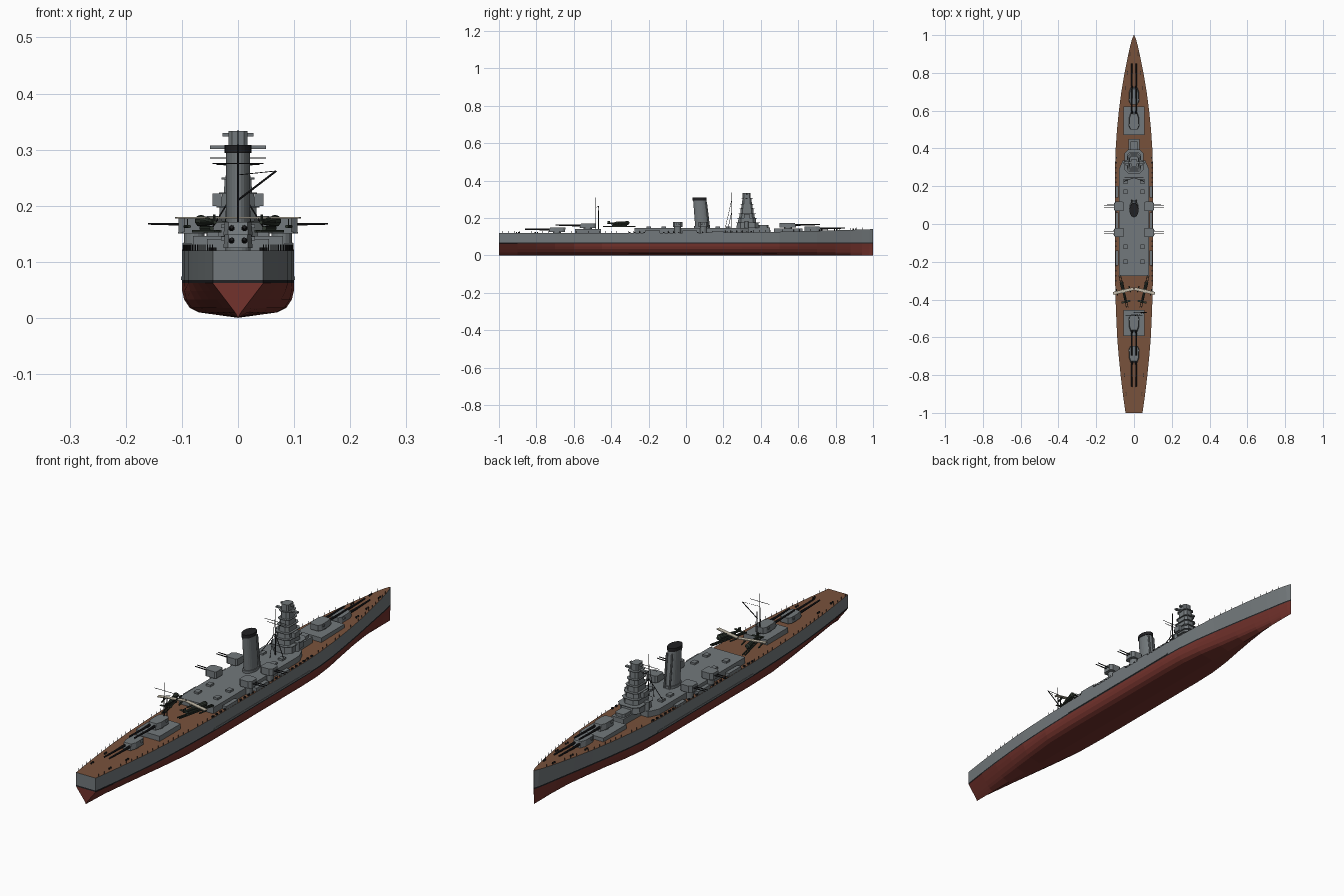
import bpy, bmesh, math
from mathutils import Vector, Matrix

if "Cube" in bpy.data.objects:
    bpy.data.objects.remove(bpy.data.objects["Cube"])


def material(name, rgb):
    m = bpy.data.materials.new(name)
    m.diffuse_color = (*rgb, 1)
    m.use_nodes = True
    m.node_tree.nodes["Principled BSDF"].inputs["Base Color"].default_value = m.diffuse_color
    return m


GREY = material("naval_grey", (0.17, 0.19, 0.20))
DECK = material("deck_wood", (0.19, 0.085, 0.045))
RED = material("hull_red", (0.17, 0.032, 0.025))
BLACK = material("black", (0.015, 0.015, 0.017))
GREEN = material("dark_green", (0.03, 0.04, 0.03))
BEIGE = material("wing_beige", (0.55, 0.50, 0.40))


def finish(bm, name, *mats):
    bmesh.ops.recalc_face_normals(bm, faces=bm.faces)
    me = bpy.data.meshes.new(name)
    bm.to_mesh(me)
    bm.free()
    for m in mats:
        me.materials.append(m)
    ob = bpy.data.objects.new(name, me)
    bpy.context.collection.objects.link(ob)
    return ob


def box(bm, x0, x1, y0, y1, z0, z1):
    m = Matrix.Translation(((x0 + x1) / 2, (y0 + y1) / 2, (z0 + z1) / 2))
    bmesh.ops.create_cube(bm, size=1, matrix=m @ Matrix.Diagonal((x1 - x0, y1 - y0, z1 - z0, 1)))


def rod(bm, p, q, r, r2=None, seg=8):
    p, q = Vector(p), Vector(q)
    m = Matrix.Translation((p + q) / 2) @ (q - p).to_track_quat('Z', 'Y').to_matrix().to_4x4()
    bmesh.ops.create_cone(bm, cap_ends=True, segments=seg, radius1=r,
                          radius2=r if r2 is None else r2, depth=(q - p).length, matrix=m)


def prism(bm, pts, z0, z1, scale=1.0, dy=0.0):
    cy = sum(p[1] for p in pts) / len(pts)
    lo = [bm.verts.new((x, y, z0)) for x, y in pts]
    hi = [bm.verts.new((x * scale, cy + (y - cy) * scale + dy, z1)) for x, y in pts]
    bm.faces.new(lo)
    bm.faces.new(hi)
    for i in range(len(pts)):
        j = (i + 1) % len(pts)
        bm.faces.new((lo[i], lo[j], hi[j], hi[i]))


def chamfered(w, y0, y1, c):
    return [(-w, y0 + c), (-w + c, y0), (w - c, y0), (w, y0 + c),
            (w, y1 - c), (w - c, y1), (-w + c, y1), (-w, y1 - c)]


# Hull: lofted stations, U section amidships and V section at the ends
WIDTHS = [(-1, .045), (-.9, .059), (-.8, .071), (-.7, .081), (-.6, .089), (-.45, .096), (-.3, .1),
          (0, .1), (.3, .1), (.4, .097), (.5, .09), (.6, .08), (.7, .067), (.8, .05),
          (.88, .034), (.94, .021), (.98, .010), (1, .001)]


def half_width(y):
    for (a, wa), (b, wb) in zip(WIDTHS, WIDTHS[1:]):
        if y <= b:
            return wa + (wb - wa) * (y - a) / (b - a)
    return .001


def deck_z(y):
    return .12 + .02 * max(0, (y - .1) / .9) ** 1.5


LEVELS = [.003, .010, .018, .033, .048, .062, .068, None]
U_SHAPE = [0, .70, .86, .96, .995, 1, 1, 1]
bm = bmesh.new()
rings = []
for y, w in WIDTHS:
    full = min(1, max(0, (1 - abs(y)) / .55)) ** .7
    flare = 1 - .35 * max(0, (y - .45) / .55)
    half = []
    for z, u in zip(LEVELS, U_SHAPE):
        v = 1 if z is None else min(1, (z - .003) / .059) * flare
        f = u if z is None else full * u * flare + (1 - full) * v
        half.append((w * f, y, deck_z(y) if z is None else z * (1 if z > .003 else .1)))
    ring = [bm.verts.new((-x, yy, z)) for x, yy, z in half[:0:-1]]
    ring += [bm.verts.new(p) for p in half]
    rings.append(ring)
n = len(rings[0])
for a, b in zip(rings, rings[1:]):
    for i in range(n):
        f = bm.faces.new((a[i], a[(i + 1) % n], b[(i + 1) % n], b[i]))
        f.material_index = 3 if i == n - 1 else {0: 0, n - 2: 0, 1: 2, n - 3: 2}.get(i, 1)
for ring in (rings[0], rings[-1]):
    for i in range(n // 2):
        quad = [ring[i], ring[i + 1], ring[n - 2 - i], ring[n - 1 - i]]
        quad = list(dict.fromkeys(quad))
        if len(quad) > 2:
            bm.faces.new(quad).material_index = {0: 0, 1: 2}.get(i, 1)
finish(bm, "hull", GREY, RED, BLACK, DECK)

# Armour belt strips and deck edge lockers
bm = bmesh.new()
for s in (-1, 1):
    xs = sorted((s * .095, s * .1015))
    box(bm, *xs, -.3, .33, .068, .074)
    xs = sorted((s * .083, s * .099))
    box(bm, *xs, -.22, -.14, .12, .134)
    box(bm, *xs, -.02, .06, .12, .134)
    box(bm, *xs, .14, .20, .12, .130)
finish(bm, "side_belts_and_lockers", GREY)

# Railing posts and bollards round the deck edge
bm = bmesh.new()
for s in (-1, 1):
    for i in range(64):
        y = -.98 + i * .0305
        x, z = s * (half_width(y) - .002), deck_z(y)
        rod(bm, (x, y, z), (x, y, z + .011), .0009, seg=4)
    for i in range(26):
        y = -.30 + i * .026
        x = s * (half_width(y) - .005)
        box(bm, x - .003, x + .003, y - .004, y + .004, deck_z(y), deck_z(y) + .006)
    for y in (-.9, -.8, .72, .8, .9):
        x = s * half_width(y) * .7
        for d in (-.006, .006):
            rod(bm, (x, y + d, deck_z(y) - .002), (x, y + d, deck_z(y) + .006), .003)
finish(bm, "rail_posts_and_bollards", BLACK)

# Midship deckhouse and gun platforms
bm = bmesh.new()
prism(bm, [(-.08, -.275), (.08, -.275), (.08, .29), (.06, .335), (-.06, .335), (-.08, .29)], .118, .146)
box(bm, -.055, .055, .47, .622, .118, .144)
box(bm, -.055, .055, -.593, -.455, .118, .141)
box(bm, -.028, .028, .33, .45, .12, .150)
prism(bm, chamfered(.022, .385, .44, .008), .150, .163)
for s in (-1, 1):
    for y in (-.2, -.12, .17, .225):
        box(bm, s * .045 - .01, s * .045 + .01, y - .012, y + .012, .146, .154)
finish(bm, "deckhouses", GREY)


# Main twin turrets, two forward and two aft
def turret(name, y, z, d):
    bm = bmesh.new()
    rod(bm, (0, y, z - .012), (0, y, z + .004), .022, seg=20)
    pts = [(-.018, -.044), (.018, -.044), (.026, -.03), (.026, .02), (.018, .044), (-.018, .044),
           (-.026, .02), (-.026, -.03)]
    prism(bm, [(x, y + d * v) for x, v in pts], z + .003, z + .027, .92, -.004 * d)
    box(bm, -.030, .030, y - d * .02 - .005, y - d * .02 + .005, z + .016, z + .023)
    finish(bm, name, GREY)
    bm = bmesh.new()
    for x in (-.0115, .0115):
        a = Vector((x, y + d * .035, z + .016))
        rod(bm, a, a + Vector((0, d * .05, 0)), .0055, .0045, 10)
        rod(bm, a + Vector((0, d * .05, 0)), a + Vector((0, d * .137, .002)), .0042, .0032, 10)
    finish(bm, name + "_barrels", BLACK)


turret("forward_turret_low", .678, .128, 1)
turret("forward_turret_high", .545, .147, 1)
turret("aft_turret_high", -.525, .144, -1)
turret("aft_turret_low", -.690, .122, -1)

# Broadside twin gun mounts
bm, bb = bmesh.new(), bmesh.new()
for s in (-1, 1):
    for y in (.093, -.045):
        rod(bm, (s * .078, y, .118), (s * .078, y, .153), .018, seg=16)
        prism(bm, [(s * .08 + p, y + q) for p, q in chamfered(.027, -.025, .025, .008)], .151, .153)
        pts = [(.053, -.02), (.06, -.025), (.095, -.025), (.106, -.016), (.106, .016), (.095, .025),
               (.06, .025), (.053, .02)]
        prism(bm, [(s * a, y + b) for a, b in pts], .153, .179)
        for d in (-.007, .007):
            rod(bb, (s * .10, y + d, .167), (s * .16, y + d, .168), .0024, .0017)
finish(bm, "broadside_mounts", GREY)
finish(bb, "broadside_barrels", BLACK)

# Funnel: oval, raked aft, with black cap
oval = [(.022 * math.cos(t), .085 + .036 * math.sin(t)) for t in (i * math.tau / 24 for i in range(24))]
bm = bmesh.new()
prism(bm, [(x * 1.15, (y - .085) * 1.15 + .085) for x, y in oval], .146, .156)
prism(bm, oval, .156, .296, .97, -.012)
for s in (-1, 1):
    rod(bm, (s * .012, .125, .146), (s * .012, .108, .285), .004)
f = finish(bm, "funnel", GREY)
bm = bmesh.new()
prism(bm, [(x * 1.08, (y - .085) * 1.05 + .073) for x, y in oval], .294, .308)
finish(bm, "funnel_cap", BLACK)

# Tiered bridge tower with overhanging platforms
bm = bmesh.new()
TIERS = [(.146, .176, .046, .27, .39), (.176, .200, .034, .278, .375), (.200, .224, .030, .284, .368),
         (.224, .250, .025, .290, .362), (.250, .275, .022, .295, .357), (.275, .306, .020, .300, .352)]
for z0, z1, w, y0, y1 in TIERS:
    prism(bm, chamfered(w, y0, y1, w * .45), z0, z1, .95)
    prism(bm, chamfered(w + .004, y0 - .004, y1 + .005, w * .45), z1 - .003, z1)
prism(bm, chamfered(.017, .303, .345, .006), .306, .333)
box(bm, -.05, .05, .318, .330, .301, .307)
box(bm, -.028, .028, .32, .33, .323, .330)
for s in (-1, 1):
    rod(bm, (s * .046, .324, .146), (s * .046, .324, .182), .010, seg=12)
    box(bm, s * .037 - .008, s * .037 + .008, .31, .34, .2, .222)
finish(bm, "bridge_tower", GREY)

# Fore and main masts with yards, stays and derrick
bm = bmesh.new()
rod(bm, (0, .245, .146), (0, .245, .335), .0022, .0012)
for s in (-1, 1):
    rod(bm, (s * .055, .225, .146), (0, .245, .235), .0014)
rod(bm, (0, .21, .146), (0, .245, .30), .001)
rod(bm, (-.05, .245, .285), (.05, .245, .285), .001)
rod(bm, (-.038, .245, .274), (.038, .245, .274), .001)
rod(bm, (0, -.485, .12), (0, -.485, .308), .0025, .0014)
rod(bm, (0, -.468, .12), (0, -.468, .24), .0018)
rod(bm, (0, -.470, .21), (.068, -.468, .262), .0018)
rod(bm, (0, -.485, .255), (.068, -.468, .262), .0007, seg=4)
rod(bm, (-.045, -.485, .275), (.045, -.485, .275), .001)
finish(bm, "masts_and_derrick", BLACK)

# Catapults carrying floatplanes
for s, side in ((-1, "left"), (1, "right")):
    place = Matrix.Translation((s * .056, -.355, 0)) @ Matrix.Rotation(-s * .23, 4, 'Z')
    body, wing = bmesh.new(), bmesh.new()
    for x in (-.005, .005):
        box(body, x - .0015, x + .0015, -.09, .085, .152, .157)
    for i in range(9):
        box(body, -.006, .006, -.086 + i * .02, -.083 + i * .02, .153, .156)
    rod(body, (0, -.065, .170), (0, .0, .172), .003, .008, 10)
    rod(body, (0, 0, .172), (0, .045, .173), .008, .010, 10)
    rod(body, (0, .045, .173), (0, .052, .173), .011, .006, 10)
    rod(body, (0, -.04, .160), (0, .04, .160), .004)
    box(body, -.024, .024, -.063, -.053, .170, .172)
    box(body, -.001, .001, -.066, -.053, .17, .184)
    for x in (-.035, .035):
        rod(body, (x, -.015, .163), (x, .02, .163), .003)
        rod(body, (x, 0, .163), (x, 0, .176), .001)
    box(wing, -.056, .056, -.008, .008, .177, .180)
    for b, name, mat in ((body, "floatplane_and_catapult_", GREEN), (wing, "floatplane_wing_", BEIGE)):
        bmesh.ops.transform(b, matrix=place, verts=b.verts)
        finish(b, name + side, mat)
